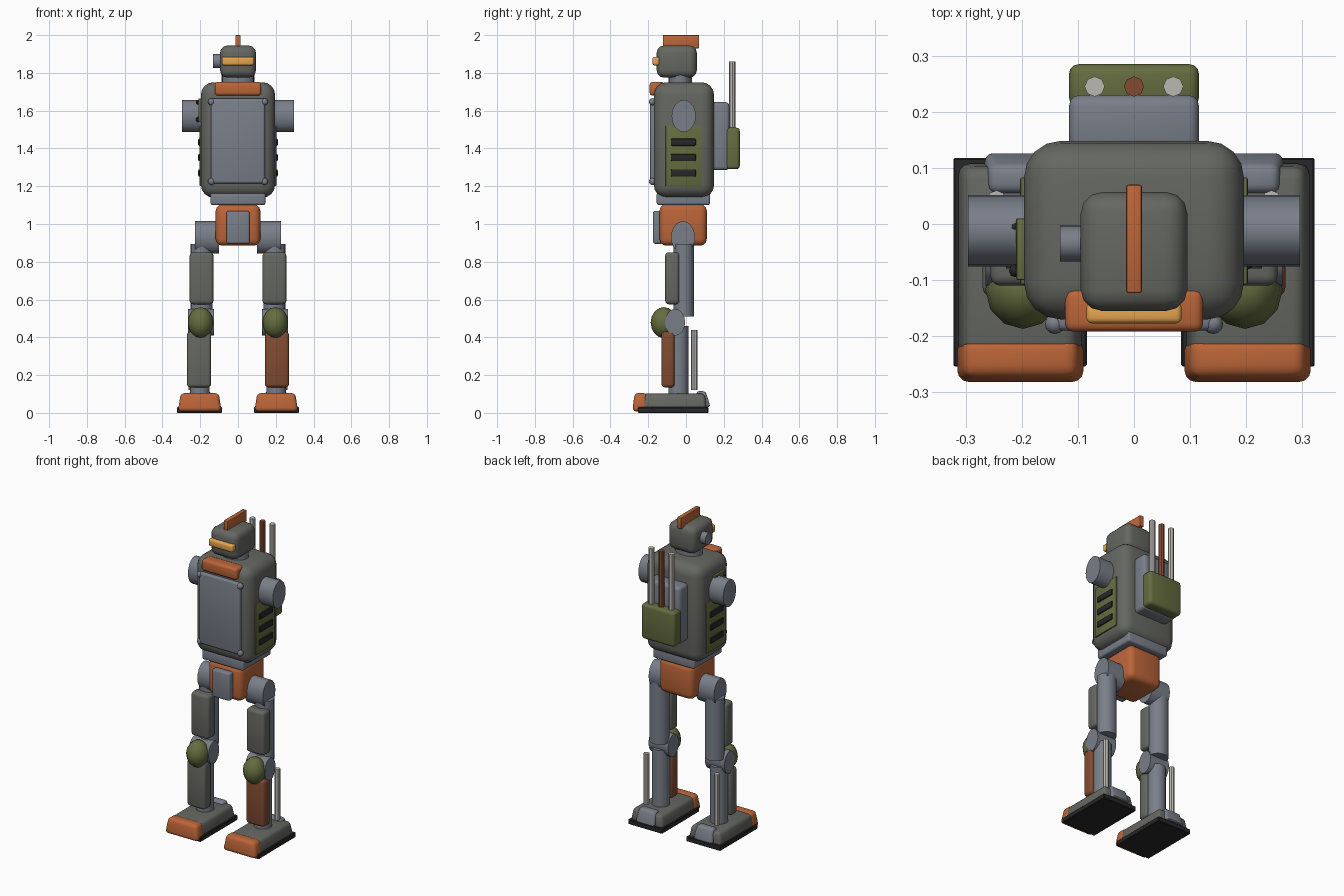
import bpy, bmesh, math
from mathutils import Matrix, Vector

if "Cube" in bpy.data.objects:
    bpy.data.objects.remove(bpy.data.objects["Cube"])


def mat(name, rgb):
    m = bpy.data.materials.new(name)
    m.diffuse_color = (*rgb, 1)
    m.use_nodes = True
    m.node_tree.nodes["Principled BSDF"].inputs["Base Color"].default_value = m.diffuse_color
    return m


ORANGE = mat("orange paint", (0.50, 0.13, 0.04))
RUST = mat("rust", (0.22, 0.07, 0.03))
OLIVE = mat("olive paint", (0.13, 0.15, 0.05))
ARMOUR = mat("armour grey", (0.13, 0.135, 0.12))
STEEL = mat("blue steel", (0.19, 0.21, 0.25))
BLACK = mat("rubber", (0.02, 0.02, 0.022))
CHROME = mat("chrome", (0.50, 0.48, 0.45))
AMBER = mat("amber visor", (0.80, 0.38, 0.08))


def finish(name, bm, material):
    bmesh.ops.recalc_face_normals(bm, faces=bm.faces)
    me = bpy.data.meshes.new(name)
    bm.to_mesh(me)
    bm.free()
    ob = bpy.data.objects.new(name, me)
    bpy.context.collection.objects.link(ob)
    me.materials.append(material)
    bpy.ops.object.select_all(action='DESELECT')
    ob.select_set(True)
    bpy.context.view_layer.objects.active = ob
    bpy.ops.object.shade_smooth_by_angle(angle=math.radians(35))
    return ob


def box(name, x, y, z, material, bevel=0.015, segs=3, taper=(1, 1), shift=0):
    """Rounded box from its bounds; taper scales the top in x and y, shift moves it in y."""
    bm = bmesh.new()
    bmesh.ops.create_cube(bm, size=1)
    c = [(a + b) / 2 for a, b in (x, y, z)]
    d = [abs(b - a) for a, b in (x, y, z)]
    for v in bm.verts:
        t = taper if v.co.z > 0 else (1, 1)
        s = shift if v.co.z > 0 else 0
        v.co = Vector((c[0] + v.co.x * d[0] * t[0],
                       c[1] + v.co.y * d[1] * t[1] + s, c[2] + v.co.z * d[2]))
    if bevel:
        bmesh.ops.bevel(bm, geom=bm.edges[:], offset=bevel, segments=segs,
                        profile=0.5, affect='EDGES', clamp_overlap=True)
    return finish(name, bm, material)


def cyl(name, axis, start, end, centre, radii, material, sides=20):
    """Elliptical cylinder along x or z; centre and radii are for the other two axes."""
    bm = bmesh.new()
    bmesh.ops.create_cone(bm, cap_ends=True, segments=sides, radius1=1, radius2=1, depth=1)
    mid, length = (start + end) / 2, abs(end - start)
    for v in bm.verts:
        a, b, h = v.co.x, v.co.y, mid + v.co.z * length
        p, q = centre[0] + a * radii[0], centre[1] + b * radii[1]
        v.co = Vector((h, p, q) if axis == 'x' else (p, q, h))
    return finish(name, bm, material)


def ball(name, centre, radii, material, u=12, v=8):
    bm = bmesh.new()
    bmesh.ops.create_uvsphere(bm, u_segments=u, v_segments=v, radius=1,
                              matrix=Matrix.Translation(centre) @ Matrix.Diagonal((*radii, 1)))
    return finish(name, bm, material)


# head
cyl("neck", 'z', 1.72, 1.80, (0, -0.03), (0.085, 0.063), STEEL)
box("head", (-0.095, 0.095), (-0.155, 0.057), (1.775, 1.945), ARMOUR, 0.038)
box("head_crest", (-0.014, 0.014), (-0.123, 0.07), (1.93, 2.0), ORANGE, 0.004, 2)
box("visor", (-0.085, 0.085), (-0.177, -0.14), (1.84, 1.885), AMBER, 0.01)
cyl("ear_sensor", 'x', -0.132, -0.08, (-0.035, 1.862), (0.032, 0.037), STEEL)

# torso and chest details
box("torso", (-0.196, 0.196), (-0.17, 0.148), (1.14, 1.75), ARMOUR, 0.065, 4)
box("chest_panel", (-0.142, 0.142), (-0.19, -0.15), (1.215, 1.665), STEEL, 0.012)
box("collar_plate", (-0.123, 0.123), (-0.192, -0.115), (1.68, 1.752), ORANGE, 0.015)
for sx in (-1, 1):
    for z in (1.225, 1.647):
        ball("chest_bolt", (sx * 0.141, -0.178, z), (0.018, 0.018, 0.019), STEEL)
box("waist_plate", (-0.145, 0.145), (-0.155, 0.127), (1.10, 1.168), STEEL, 0.012)
box("pelvis", (-0.118, 0.118), (-0.14, 0.11), (0.885, 1.105), ORANGE, 0.035)
box("pelvis_plate", (-0.062, 0.062), (-0.175, -0.12), (0.895, 1.07), STEEL, 0.012)

# left shoulder patch with rivets
box("shoulder_patch", (-0.21, -0.185), (-0.10, 0.01), (1.54, 1.665), OLIVE, 0.004, 2)
for y in (-0.083, -0.006):
    for z in (1.553, 1.645):
        ball("patch_rivet", (-0.212, y, z), (0.011, 0.012, 0.013), BLACK, 8, 6)

# backpack with three exhaust pipes
box("backpack_plate", (-0.116, 0.116), (0.13, 0.23), (1.285, 1.645), STEEL, 0.02)
box("backpack_tank", (-0.116, 0.116), (0.208, 0.285), (1.29, 1.51), OLIVE, 0.018)
for x, m in ((-0.07, CHROME), (0, RUST), (0.07, CHROME)):
    cyl("exhaust_pipe", 'z', 1.48, 1.86, (x, 0.245), (0.018, 0.018), m, 8)

# mirrored sides: shoulders, vents and legs
for s, side in ((-1, "left"), (1, "right")):
    def span(a, b):
        return tuple(sorted((s * a, s * b)))

    cyl(side + "_shoulder", 'x', s * 0.15, s * 0.296, (-0.012, 1.572), (0.064, 0.085), STEEL)
    box(side + "_vent_panel", span(0.18, 0.203), (-0.108, 0.083), (1.20, 1.52), OLIVE, 0.004, 2)
    for z in (1.27, 1.352, 1.433):
        box(side + "_vent", span(0.19, 0.211), (-0.08, 0.052), (z - 0.019, z + 0.019), BLACK, 0.006, 2)

    # upper leg
    cyl(side + "_hip", 'x', s * 0.10, s * 0.228, (-0.016, 0.93), (0.063, 0.085), STEEL)
    cyl(side + "_thigh", 'z', 0.51, 0.895, (s * 0.193, -0.012), (0.058, 0.054), STEEL)
    box(side + "_thigh_armour", span(0.13, 0.256), (-0.11, -0.035), (0.575, 0.85), ARMOUR, 0.018)
    cyl(side + "_knee", 'x', s * 0.128, s * 0.265, (-0.058, 0.48), (0.053, 0.071), STEEL)
    ball(side + "_knee_cap", (s * 0.198, -0.117, 0.478), (0.067, 0.07, 0.082), OLIVE)

    # lower leg
    cyl(side + "_shin", 'z', 0.08, 0.46, (s * 0.202, -0.04), (0.052, 0.053), STEEL)
    box(side + "_shin_armour", span(0.142, 0.27), (-0.13, -0.06), (0.135, 0.43),
        RUST if s > 0 else ARMOUR, 0.018)
    cyl(side + "_piston", 'z', 0.12, 0.44, (s * 0.245, 0.043), (0.017, 0.017), CHROME, 8)

    # foot
    box(side + "_sole", span(0.084, 0.322), (-0.254, 0.118), (0, 0.03), BLACK, 0.003, 1)
    box(side + "_foot", span(0.09, 0.316), (-0.24, 0.11), (0.02, 0.102), ARMOUR, 0.02, 3, (0.88, 0.94))
    box(side + "_toe_cap", span(0.087, 0.318), (-0.284, -0.205), (0.008, 0.105), ORANGE, 0.02, 3,
        (0.87, 0.85), 0.006)
    box(side + "_heel", span(0.136, 0.268), (0.05, 0.13), (0.03, 0.115), STEEL, 0.015, 3,
        (0.85, 0.6), -0.01)
